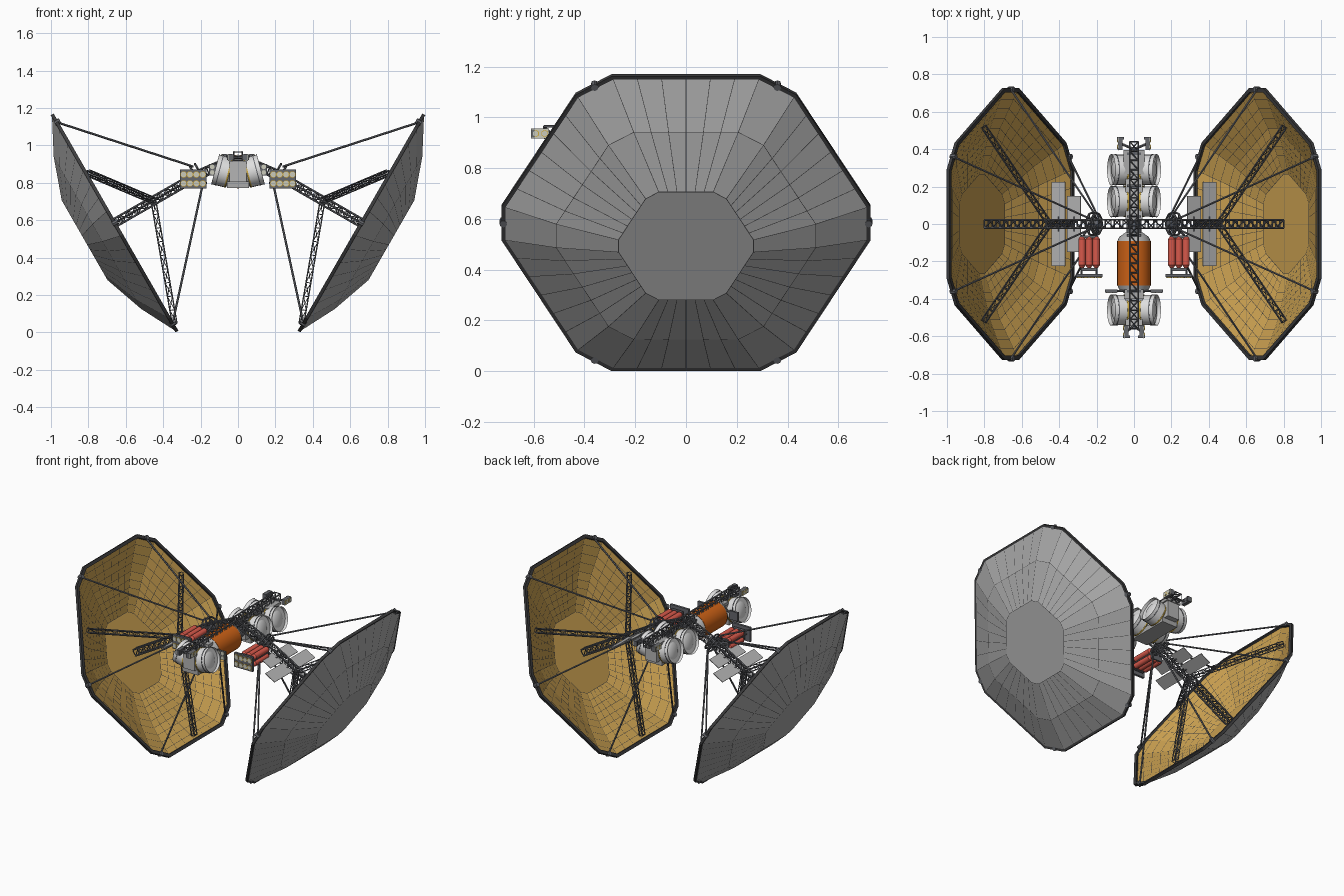
import bpy, bmesh, math
from mathutils import Vector, Matrix

if "Cube" in bpy.data.objects:
    bpy.data.objects.remove(bpy.data.objects["Cube"])

# ---- colours
COLS = {"dark_rim": (.045, .045, .047), "strut_grey": (.13, .135, .15), "shell_grey": (.40, .40, .40),
        "mirror_gold": (.62, .37, .085), "module_white": (.74, .74, .74), "tank_orange": (.60, .12, .008),
        "bottle_red": (.68, .10, .07), "radiator_grey": (.46, .46, .46), "trim_yellow": (.62, .40, .05),
        "nozzle_cream": (.60, .60, .50)}
MATS = []
for k, c in COLS.items():
    m = bpy.data.materials.new(k)
    m.diffuse_color = (*c, 1)
    m.use_nodes = True
    m.node_tree.nodes["Principled BSDF"].inputs["Base Color"].default_value = m.diffuse_color
    MATS.append(m)
DARK, STRUT, SHELL, GOLD, WHITE, ORANGE, RED, RAD, YEL, CREAM = range(10)


def finish(bm, name, smooth=False):
    me = bpy.data.meshes.new(name)
    bm.to_mesh(me)
    bm.free()
    for m in MATS:
        me.materials.append(m)
    ob = bpy.data.objects.new(name, me)
    bpy.context.collection.objects.link(ob)
    if smooth:
        bpy.ops.object.select_all(action='DESELECT')
        ob.select_set(True)
        bpy.context.view_layer.objects.active = ob
        bpy.ops.object.shade_smooth_by_angle(angle=math.radians(35))
    return ob


def paint(verts, mat):
    for f in {f for v in verts for f in v.link_faces}:
        f.material_index = mat


def tube(bm, a, b, r, mat=STRUT, r2=None, n=6, caps=True):
    a, b = Vector(a), Vector(b)
    d = b - a
    M = Matrix.Translation((a + b) / 2) @ d.to_track_quat('Z', 'Y').to_matrix().to_4x4()
    g = bmesh.ops.create_cone(bm, cap_ends=caps, segments=n, radius1=r, radius2=r if r2 is None else r2,
                              depth=d.length, matrix=M)
    paint(g["verts"], mat)


def box(bm, c, s, mat, rot=None):
    M = Matrix.Translation(c) @ (rot or Matrix()) @ Matrix.Diagonal((*s, 1))
    paint(bmesh.ops.create_cube(bm, size=1, matrix=M)["verts"], mat)


def truss(bm, a, b, w, bays, r):
    a, b = Vector(a), Vector(b)
    d = (b - a).normalized()
    s = d.cross(Vector((0, 1, 0)) if abs(d.y) < .8 else Vector((1, 0, 0))).normalized()
    t = d.cross(s)
    offs = [(s * i + t * j) * w / 2 for i, j in ((1, 1), (1, -1), (-1, -1), (-1, 1))]
    for k, o in enumerate(offs):
        o2 = offs[(k + 1) % 4]
        tube(bm, a + o, b + o, r)
        for i in range(bays + 1):
            p = a.lerp(b, i / bays)
            tube(bm, p + o, p + o2, r * .7, n=4)
            if i < bays:
                tube(bm, p + o, a.lerp(b, (i + 1) / bays) + o2, r * .6, n=4)


# ---- dish frame: u up the rim plane, v along y, h towards the hub
def P(sx, u, v, h):
    return Vector((sx * (.66 + .498 * u - .867 * h), v, .585 + .867 * u + .498 * h))


Q = [(.663, .29), (.58, .43), (.075, .72)]
OUT = Q + [(-u, v) for u, v in Q[::-1]] + [(-u, -v) for u, v in Q] + [(u, -v) for u, v in Q[::-1]]
EDGE = []
for i, (a, b) in enumerate(zip(OUT, OUT[1:] + OUT[:1])):
    n = 6 if math.dist(a, b) > .3 else 1
    EDGE += [(a[0] + (b[0] - a[0]) * k / n, a[1] + (b[1] - a[1]) * k / n) for k in range(n)]


def depth(s):
    return .1 * (1 - s) / .29 if s > .71 else .1 + .08 * (.71 - s) / .34


def skin(sx, rings, off, mat, inward, gap, name):
    bm = bmesh.new()
    rows = [[bm.verts.new(P(sx, u * s, v * s, off - depth(s))) for u, v in EDGE] for s in rings]
    n = len(EDGE)
    for r0, r1 in zip(rows, rows[1:]):
        for i in range(n):
            bm.faces.new((r0[i], r0[(i + 1) % n], r1[(i + 1) % n], r1[i]))
    bm.faces.new(rows[0])
    bm.normal_update()
    want = (P(sx, 0, 0, 1) - P(sx, 0, 0, 0)) * (1 if inward else -1)
    for f in bm.faces:
        f.material_index = mat
        if f.normal.dot(want) < 0:
            f.normal_flip()
    bm.normal_update()
    # dark joints between the panels
    for f in bmesh.ops.inset_individual(bm, faces=bm.faces[:], thickness=gap)["faces"]:
        f.material_index = DARK
    finish(bm, name)


for sx, side in ((-1, "left"), (1, "right")):
    skin(sx, [.37 + .34 * k / 5 for k in range(5)] + [.71 + .29 * k / 4 for k in range(5)],
         .004, GOLD, True, .0017, side + "_dish_mirror")
    skin(sx, [.37, .71, 1], -.005, SHELL, False, .0017, side + "_dish_shell")

    # rim frame with knobs at the six blunt corners
    bm = bmesh.new()
    prof = [(.978, -.009), (1.01, -.009), (1.01, .009), (.978, .009)]
    loops = [[bm.verts.new(P(sx, u * s, v * s, h)) for s, h in prof] for u, v in OUT]
    for a, b in zip(loops, loops[1:] + loops[:1]):
        for k in range(4):
            bm.faces.new((a[k], a[(k + 1) % 4], b[(k + 1) % 4], b[k]))
    bmesh.ops.recalc_face_normals(bm, faces=bm.faces[:])
    corners = [(.62, .36), (0, .72), (-.62, .36), (-.62, -.36), (0, -.72), (.62, -.36)]
    for u, v in corners:
        tube(bm, P(sx, u, v, -.012), P(sx, u, v, .02), .015, STRUT, n=8)
    for f in bm.faces:
        f.material_index = f.material_index or DARK
    finish(bm, side + "_dish_rim")

    # central arm, hub ring and bracing
    bm = bmesh.new()
    truss(bm, P(sx, 0, 0, -.15), P(sx, 0, 0, .52), .042, 14, .0055)
    truss(bm, P(sx, 0, 0, .52), (sx * .02, 0, .925), .045, 4, .005)
    tube(bm, P(sx, 0, 0, .49), P(sx, 0, 0, .55), .022, STRUT, n=12)
    for h in (.50, .53):
        ring = [P(sx, .06 * math.cos(i * math.pi / 6), .06 * math.sin(i * math.pi / 6), h) for i in range(12)]
        for i in range(12):
            tube(bm, ring[i], ring[(i + 1) % 12], .006)
            if i % 2 == 0:
                tube(bm, ring[i], P(sx, 0, 0, h), .004)
    for u, v in corners:
        L = math.hypot(u, v)
        tube(bm, P(sx, u * .985, v * .985, .01), P(sx, u / L * .06, v / L * .06, .515), .006)
    for u, v in ((-.64, 0), (.31, .53), (.31, -.53)):
        truss(bm, P(sx, u * .98, v * .98, .01), P(sx, 0, 0, .24), .026, 9, .0035)
    finish(bm, side + "_dish_struts")

    # radiators lying along the arm
    bm = bmesh.new()
    rot = Matrix.Rotation(sx * math.radians(30), 4, 'Y')
    for h, ly in ((.295, .45), (.39, .30)):
        for s in (-1, 1):
            w = ly / 2 - .024
            box(bm, P(sx, 0, s * (.024 + w / 2), h), (.084, w, .005), RAD, rot)
        tube(bm, P(sx, 0, -.04, h), P(sx, 0, .04, h), .006)
    finish(bm, side + "_radiators")

    # red bottle pack with nozzle plate
    bm = bmesh.new()
    cx, cz = sx * .24, .82
    for i in (-1, 0, 1):
        for j in (-1, 1):
            x, z = cx + i * .038, cz + j * .024
            tube(bm, (x, -.08, z), (x, -.22, z), .0195, RED, n=12)
            tube(bm, (x, -.22, z), (x, -.235, z), .0195, RED, .009, n=12)
            tube(bm, (x, -.065, z), (x, -.08, z), .009, RED, .0195, n=12)
    finish(bm, side + "_red_bottles", True)
    bm = bmesh.new()
    box(bm, (cx, -.068, cz), (.09, .012, .07), STRUT)
    box(bm, (cx, -.243, cz), (.085, .018, .07), STRUT)
    for i in (-1, 1):
        tube(bm, (cx + i * .04, -.06, cz), (cx + i * .04, -.27, cz), .006)
        tube(bm, (cx + i * .03, -.06, cz), P(sx, 0, 0, .52 + i * .02), .007)
    box(bm, (cx, -.275, cz), (.142, .016, .10), STRUT)
    for i in range(4):
        for j in (-1, 1):
            x, z = cx + (i - 1.5) * .034, cz + j * .024
            tube(bm, (x, -.281, z), (x, -.286, z), .0175, YEL, n=12)
            tube(bm, (x, -.284, z), (x, -.289, z), .0145, CREAM, n=12)
    finish(bm, side + "_nozzle_plate")

    # white drum modules tilted outward
    for k, y in enumerate((.29, .12, -.46)):
        bm = bmesh.new()
        d = Vector((sx * .966, 0, .259))
        c = Vector((sx * .122, y, .872))
        tube(bm, c - d * .105, c - d * .075, .05, WHITE, .08, n=24)
        tube(bm, c - d * .075, c - d * .02, .08, WHITE, .082, n=24)
        tube(bm, c - d * .02, c, .082, WHITE, n=24, caps=False)
        tube(bm, c - d * .078, c - d * .070, .082, YEL, n=24)
        tube(bm, c - d * .026, c - d * .021, .084, STRUT, n=24)
        tube(bm, c - d * .004, c, .084, RAD, n=24, caps=False)
        tube(bm, c - d * .02, c - d * .012, .055, WHITE, .04, n=24)
        finish(bm, f"{side}_drum_module_{k + 1}", True)

# ---- spine truss
bm = bmesh.new()
truss(bm, (0, -.56, .942), (0, .44, .942), .045, 20, .0055)
for y in (-.36, -.06, .04, .205, .375):
    box(bm, (0, y, .91), (.075, .012, .05), STRUT)
finish(bm, "spine_truss")

# ---- module cores below the spine
bm = bmesh.new()
for y, l in ((.205, .37), (-.46, .17)):
    box(bm, (0, y, .86), (.09, l, .11), RAD)
    box(bm, (0, y, .79), (.12, l * .8, .035), SHELL)
box(bm, (0, .33, .925), (.11, .13, .02), SHELL)
box(bm, (0, -.375, .925), (.10, .05, .02), SHELL)
finish(bm, "module_cores")

# ---- orange tank with grey ends
bm = bmesh.new()
tube(bm, (0, -.09, .86), (0, -.33, .86), .09, ORANGE, n=32)
for y, s in ((-.09, 1), (-.33, -1)):
    tube(bm, (0, y, .86), (0, y + s * .02, .86), .088, RAD, .08, n=32)
    tube(bm, (0, y + s * .02, .86), (0, y + s * .045, .86), .08, RAD, .045, n=32)
tube(bm, (0, .03, .86), (0, -.06, .86), .04, STRUT, n=12)
finish(bm, "main_tank", True)

# ---- side nozzle bars and end thrusters
bm = bmesh.new()
for sx in (-1, 1):
    box(bm, (sx * .122, -.358, .87), (.066, .014, .06), STRUT)
    tube(bm, (sx * .10, -.358, .88), (0, -.358, .92), .007)
    for j in (-1, 1):
        for i in (-1, 1):
            x, z = sx * .122 + i * .016, .87 + j * .015
            tube(bm, (x, -.365, z), (x, -.369, z), .013, CREAM, n=8)
    # rear and front thruster blocks
    for x, y, s in ((sx * .072, .43, 1), (sx * .04, -.575, -1)):
        box(bm, (x, y, .936), (.022, .07, .036), STRUT)
        tube(bm, (x, y, .936), (0, y - s * .03, .936), .008)
        box(bm, (x + sx * .0125, y, .936), (.004, .072, .038), CREAM)
        for k in (-1, 1):
            q = x + sx * .014
            tube(bm, (q, y + k * .018, .936), (q + sx * .003, y + k * .018, .936), .015, YEL, n=6)
            tube(bm, (q, y + k * .018, .936), (q + sx * .005, y + k * .018, .936), .012, CREAM, n=6)
        box(bm, (x, y + s * .028, .936), (.036, .012, .03), STRUT)
finish(bm, "thruster_blocks")
